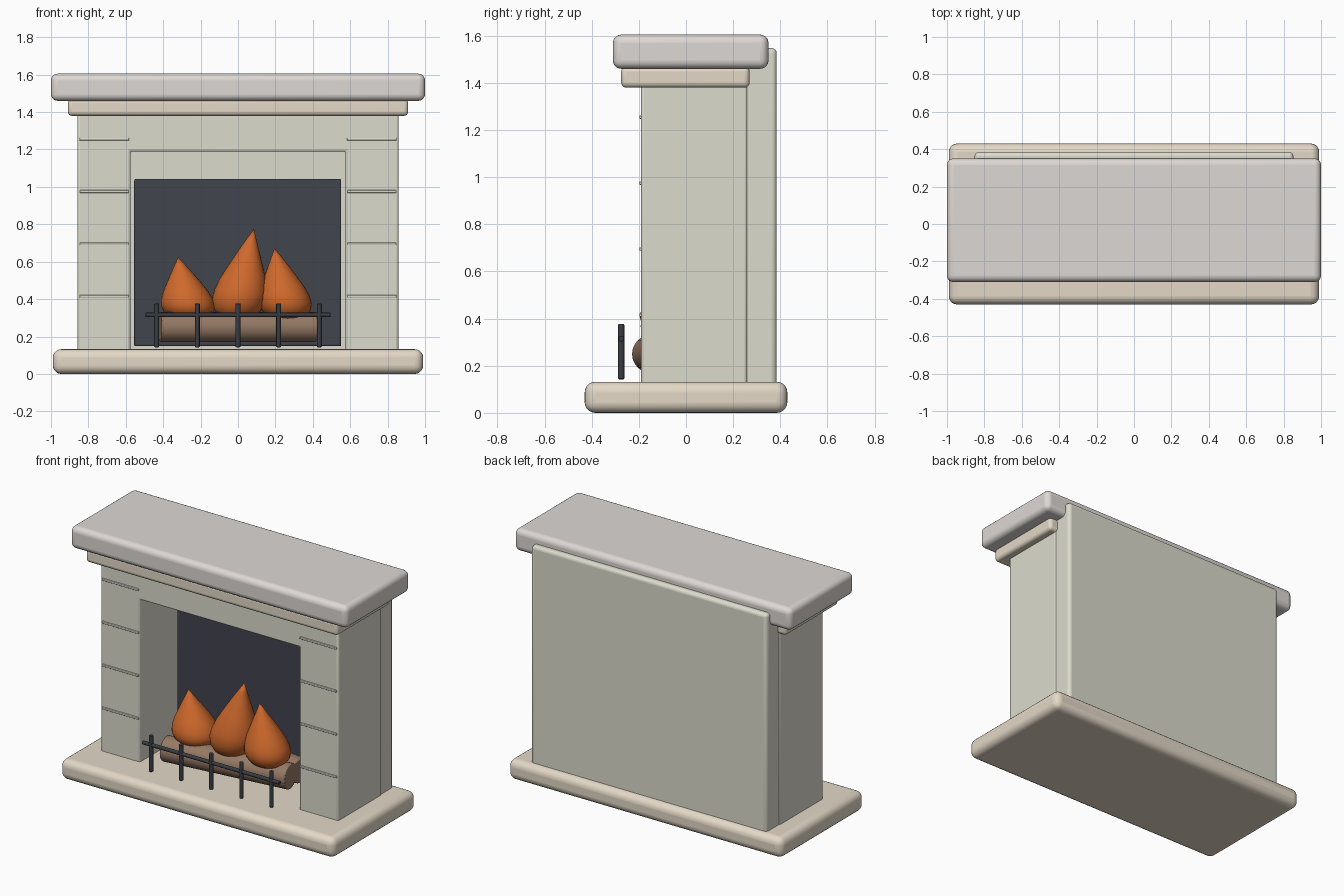
import bpy, bmesh, math
from mathutils import Matrix

if "Cube" in bpy.data.objects:
    bpy.data.objects.remove(bpy.data.objects["Cube"])


def material(name, rgb):
    m = bpy.data.materials.new(name)
    m.diffuse_color = (*rgb, 1)
    m.use_nodes = True
    m.node_tree.nodes["Principled BSDF"].inputs["Base Color"].default_value = m.diffuse_color
    return m


STONE = material("pale_stone", (0.72, 0.71, 0.61))
MANTEL = material("mantel_stone", (0.73, 0.69, 0.66))
SAND = material("sand_stone", (0.77, 0.69, 0.57))
DARK = material("soot", (0.055, 0.058, 0.076))
IRON = material("iron", (0.04, 0.045, 0.055))
WOOD = material("wood", (0.30, 0.19, 0.13))
FIRE = material("fire", (0.62, 0.14, 0.025))


def finish(name, bm, mat, bevel=0, segments=4):
    bmesh.ops.recalc_face_normals(bm, faces=bm.faces)
    me = bpy.data.meshes.new(name)
    bm.to_mesh(me)
    bm.free()
    ob = bpy.data.objects.new(name, me)
    bpy.context.collection.objects.link(ob)
    me.materials.append(mat)
    if bevel:
        mod = ob.modifiers.new("bevel", 'BEVEL')
        mod.width, mod.segments = bevel, segments
    bpy.ops.object.select_all(action='DESELECT')
    ob.select_set(True)
    bpy.context.view_layer.objects.active = ob
    bpy.ops.object.shade_smooth_by_angle(angle=math.radians(35))
    return ob


def box(name, xs, ys, zs, mat, bevel=0, segments=4):
    bm = bmesh.new()
    bmesh.ops.create_cube(bm, size=1)
    for v in bm.verts:
        for i, (a, b) in enumerate((xs, ys, zs)):
            v.co[i] = (a + b) / 2 + v.co[i] * (b - a)
    return finish(name, bm, mat, bevel, segments)


def rod(name, loc, radius, length, axis, mat, bevel, turn=0, sides=24):
    bm = bmesh.new()
    bmesh.ops.create_cone(bm, cap_ends=True, segments=sides, radius1=radius,
                          radius2=radius, depth=length)
    if axis == 'X':
        bm.transform(Matrix.Rotation(math.pi / 2, 4, 'Y'))
    bm.transform(Matrix.Translation(loc) @ Matrix.Rotation(turn, 4, 'Z'))
    ob = finish(name, bm, mat, bevel, 2)
    ob.modifiers["bevel"].angle_limit = math.radians(40)
    return ob


def flame(name, x, tip_x, top, radius):
    # teardrop rings that lean towards the tip
    profile = [(0.03, .5), (0.08, .75), (.16, .93), (.25, 1), (.35, .96), (.48, .82),
               (.62, .61), (.76, .39), (.89, .18)]
    z0, y, n = 0.28, -0.055, 24
    bm = bmesh.new()
    h = top - z0

    def vert(t, r, a):
        return bm.verts.new((x + (tip_x - x) * t ** 1.4 + r * radius * math.cos(a),
                             y + r * radius * math.sin(a) * 0.95, z0 + h * t))
    rings = [[vert(t, r, math.tau * i / n) for i in range(n)] for t, r in profile]
    base, tip = vert(0, 0, 0), vert(1, 0, 0)
    for i in range(n):
        j = (i + 1) % n
        for lo, hi in zip(rings, rings[1:]):
            bm.faces.new((lo[i], lo[j], hi[j], hi[i]))
        bm.faces.new((base, rings[0][j], rings[0][i]))
        bm.faces.new((tip, rings[-1][i], rings[-1][j]))
    finish(name, bm, FIRE)


# Hearth slab, mantel shelf and its moulding
box("hearth", (-.99, .99), (-.43, .43), (0, .132), SAND, .045, 5)
box("mantel_shelf", (-1, 1), (-.31, .35), (1.46, 1.605), MANTEL, .035, 5)
box("mantel_moulding", (-.91, .91), (-.275, .27), (1.38, 1.47), SAND, .022)

# Surround: arch-shaped profile extruded backwards
bm = bmesh.new()
outline = [(-.858, .11), (-.575, .11), (-.575, 1.19), (.575, 1.19),
           (.575, .11), (.858, .11), (.858, 1.42), (-.858, 1.42)]
face = bm.faces.new([bm.verts.new((x, -.19, z)) for x, z in outline])
ext = bmesh.ops.extrude_face_region(bm, geom=[face])["geom"]
bmesh.ops.translate(bm, vec=(0, .45, 0),
                    verts=[v for v in ext if isinstance(v, bmesh.types.BMVert)])
finish("surround", bm, STONE, .012, 3)

# Back wall and firebox lining
box("back_wall", (-.852, .852), (.235, .385), (.11, 1.548), STONE, .022)
box("firebox_back", (-.555, .552), (.165, .25), (.148, 1.042), DARK, .008, 2)

# Raised joint strips on both pillars
for side, s in (("left", -1), ("right", 1)):
    for k in range(4):
        z = .415 + .28 * k
        box(f"joint_{side}_{k + 1}", sorted((s * .583, s * .847)), (-.198, -.184),
            (z - .007, z + .007), STONE, .003, 2)

# Two logs set at opposing angles
rod("front_log", (0, -.10, .25), .08, .84, 'X', WOOD, .006, .12)
rod("back_log", (0, .10, .25), .08, .84, 'X', WOOD, .006, -.12)

# Flames
flame("left_flame", -.258, -.32, .625, .145)
flame("middle_flame", -.005, .085, .775, .147)
flame("right_flame", .262, .195, .672, .142)

# Grate
rod("grate_rail", (0, -.275, .315), .012, .99, 'X', IRON, .003, 0, 16)
for k in range(5):
    rod(f"grate_post_{k + 1}", (-.435 + .2175 * k, -.275, .26), .013, .235, 'Z',
        IRON, .004, 0, 16)
